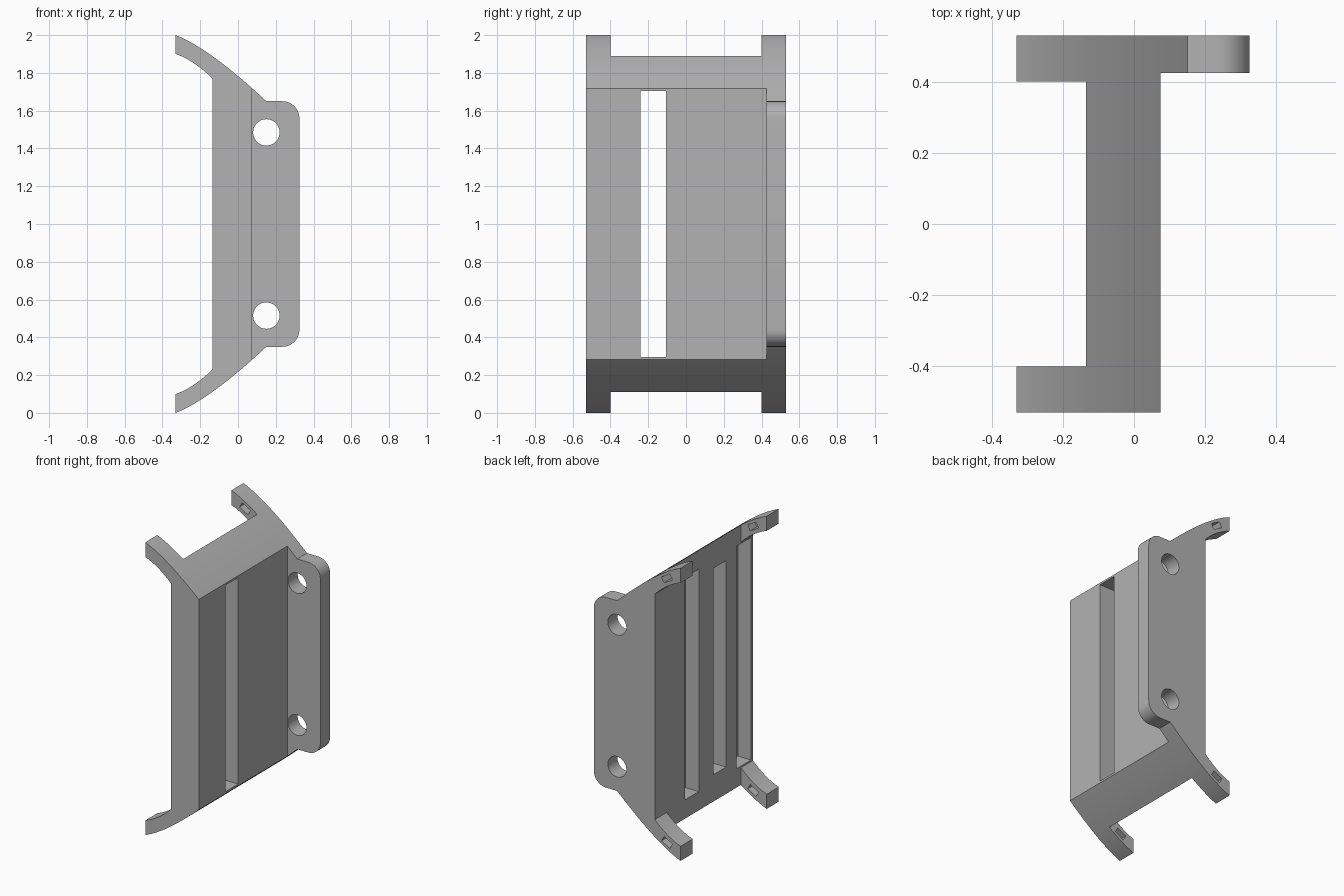
import bpy, bmesh, math
from mathutils import Matrix, Vector

if "Cube" in bpy.data.objects:
    bpy.data.objects.remove(bpy.data.objects["Cube"], do_unlink=True)

grey = bpy.data.materials.new("plain grey")
grey.use_nodes = True
grey.diffuse_color = (0.45, 0.45, 0.45, 1)
grey.node_tree.nodes["Principled BSDF"].inputs["Base Color"].default_value = grey.diffuse_color

BACK, FACE, HALF = -0.135, 0.075, 0.53   # body back, body face, half depth
TIP, LEG = -0.33, 0.40                   # leg tip x, inner y of legs


def flip(points):
    return [(x, 2 - z) for x, z in reversed(points)]


def roof(x):
    """Height of the curved outer surface at x."""
    t = (math.sqrt(0.1296 + 0.48 * (x - TIP)) - 0.36) / 0.24
    return 2 - 0.14 * t - 0.21 * t * t


def roof_points(a, b, n):
    xs = [a + (b - a) * i / n for i in range(n + 1)]
    return [(x, roof(x)) for x in xs]


def prism(name, outline, y0, y1):
    """Extrude an x-z outline along y."""
    bm = bmesh.new()
    face = bm.faces.new([bm.verts.new((x, y0, z)) for x, z in outline])
    made = bmesh.ops.extrude_face_region(bm, geom=[face])["geom"]
    verts = [v for v in made if isinstance(v, bmesh.types.BMVert)]
    bmesh.ops.translate(bm, verts=verts, vec=(0, y1 - y0, 0))
    bmesh.ops.recalc_face_normals(bm, faces=bm.faces)
    mesh = bpy.data.meshes.new(name)
    bm.to_mesh(mesh)
    bm.free()
    mesh.materials.append(grey)
    obj = bpy.data.objects.new(name, mesh)
    bpy.context.collection.objects.link(obj)
    return obj


def select(obj):
    bpy.ops.object.select_all(action="DESELECT")
    obj.select_set(True)
    bpy.context.view_layer.objects.active = obj


def cut(obj, outline, y0, y1):
    """Subtract a prism and discard the cutter."""
    cutter = prism("cutter", outline, y0, y1)
    cutter.hide_render = True
    mod = obj.modifiers.new("cut", "BOOLEAN")
    mod.operation, mod.solver, mod.object = "DIFFERENCE", "EXACT", cutter
    select(obj)
    bpy.ops.object.modifier_apply(modifier=mod.name)
    bpy.data.objects.remove(cutter, do_unlink=True)


def rect(x0, x1, z0, z1):
    return [(x0, z0), (x1, z0), (x1, z1), (x0, z1)]


def circle(cx, cz, r, a0, a1, n):
    angles = [math.radians(a0 + (a1 - a0) * i / n) for i in range(n + 1)]
    return [(cx + r * math.cos(a), cz + r * math.sin(a)) for a in angles]


parts = []

# Main block with one through slot and two blind pockets in the back
top = roof_points(BACK, FACE, 8)
body = prism("body", top + flip(top), -HALF, HALF)
cut(body, rect(-0.2, 0.2, 0.295, 1.705), -0.24, -0.105)
for y0, y1 in ((0.055, 0.205), (-0.51, -0.35)):
    cut(body, rect(-0.2, BACK + 0.1, 0.24, 1.76), y0, y1)
parts.append(body)

# Mounting flange with rounded corners and two bolt holes
top = roof_points(FACE, 0.15, 4) + circle(0.235, 1.56, 0.09, 90, 0, 10)
flange = prism("mounting_flange", top + flip(top), 0.425, HALF)
for z in (0.515, 1.485):
    cut(flange, circle(0.15, z, 0.07, 0, 350, 35), 0.3, 0.7)
parts.append(flange)

# Curved legs, each with a small tilted slot
inner = []
for i in range(7):
    t = i / 6
    a, b, c = (Vector(p) for p in ((BACK, 1.77), (-0.23, 1.865), (TIP, 1.9)))
    p = a * (1 - t) ** 2 + b * 2 * t * (1 - t) + c * t * t
    inner.append((p.x, p.y))
leg_outline = roof_points(TIP, BACK, 8) + inner
turn = Matrix.Rotation(math.radians(-29), 2)
slot = [tuple(Vector((-0.227, 1.902)) + turn @ Vector(p))
        for p in rect(-0.036, 0.036, -0.02, 0.02)]
for level in ("upper", "lower"):
    shape, hole = leg_outline, slot
    if level == "lower":
        shape, hole = flip(shape), flip(hole)
    back_leg = prism(level + "_back_leg", shape, LEG, HALF)
    cut(back_leg, hole, 0.3, 0.7)
    front_leg = prism(level + "_front_leg", shape, -HALF, -LEG)
    cut(front_leg, hole, -0.47, -0.3)
    parts += [back_leg, front_leg]

# Smooth curves, crisp edges
for obj in parts:
    select(obj)
    bpy.ops.object.shade_smooth_by_angle(angle=math.radians(25))
